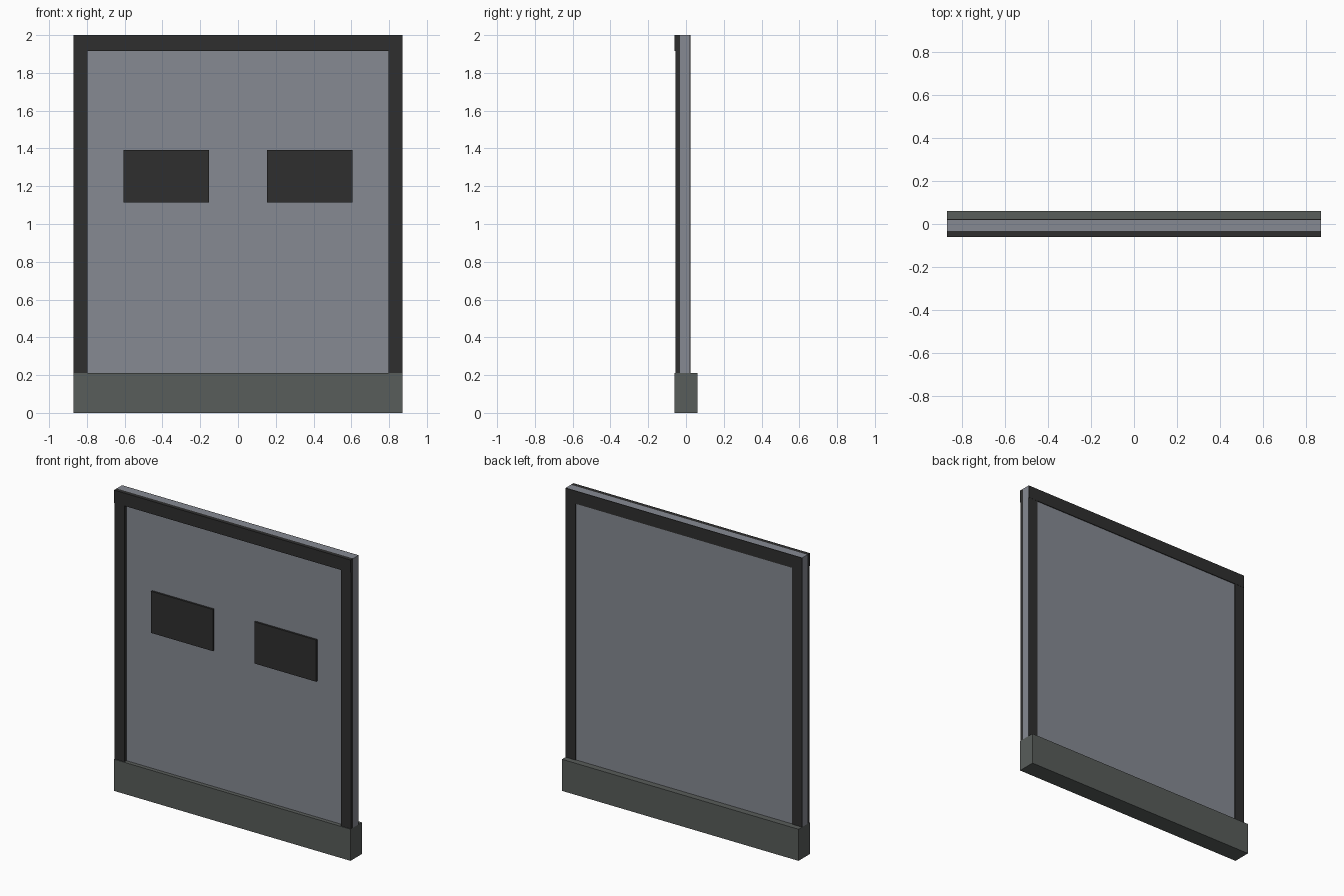
import bpy

cube = bpy.data.objects.get("Cube")
if cube:
    bpy.data.objects.remove(cube, do_unlink=True)


def material(name, rgb):
    mat = bpy.data.materials.new(name)
    mat.use_nodes = True
    colour = (*rgb, 1.0)
    mat.diffuse_color = colour
    mat.node_tree.nodes["Principled BSDF"].inputs["Base Color"].default_value = colour
    return mat


charcoal = material("charcoal", (0.028, 0.028, 0.028))
panel_grey = material("panel grey", (0.24, 0.255, 0.29))
base_grey = material("base grey", (0.098, 0.109, 0.103))


def box(name, x, y, z, mat):
    """Box from (low, high) ranges on each axis."""
    ranges = (x, y, z)
    bpy.ops.mesh.primitive_cube_add(size=1, location=[(a + b) / 2 for a, b in ranges])
    obj = bpy.context.object
    obj.name = name
    obj.scale = [b - a for a, b in ranges]
    bpy.ops.object.transform_apply(location=False, rotation=False, scale=True)
    obj.data.materials.append(mat)
    return obj


W = 0.87             # half width
INNER = 0.797        # inner edge of the posts
BASE_TOP = 0.21
RAIL_BOTTOM = 1.915
FRONT, BACK = -0.033, 0.019   # faces of the panel

# Base beam and the panel standing in it
box("base_beam", (-W, W), (-0.06, 0.06), (0, BASE_TOP), base_grey)
box("panel", (-W, W), (FRONT, BACK), (BASE_TOP, 2), panel_grey)

# Top rails on both faces
box("front_top_rail", (-W, W), (-0.06, FRONT), (RAIL_BOTTOM, 2), charcoal)
box("back_top_rail", (-W, W), (BACK, 0.024), (RAIL_BOTTOM, 2), charcoal)

# Side posts and raised plates, mirrored
for side, s in (("left", 1), ("right", -1)):
    def span(a, b):
        return tuple(sorted((s * a, s * b)))
    post_z = (BASE_TOP, RAIL_BOTTOM)
    box(f"{side}_front_post", span(INNER, W), (-0.055, FRONT), post_z, charcoal)
    box(f"{side}_back_post", span(INNER, W), (BACK, 0.023), post_z, charcoal)
    box(f"{side}_plate", span(0.153, 0.607), (-0.046, FRONT), (1.115, 1.392), charcoal)
